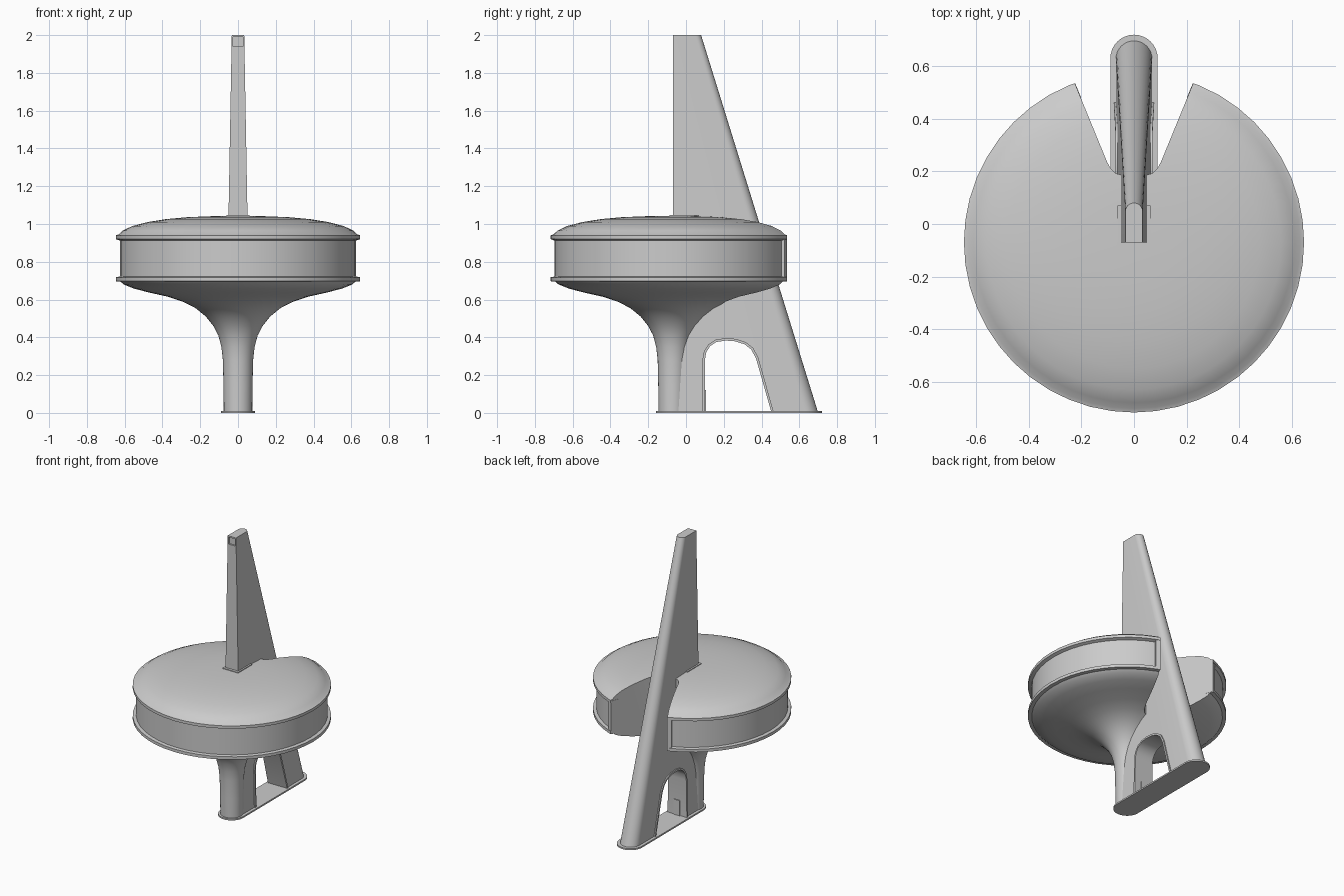
import bpy, bmesh
from math import sin, cos, pi
from mathutils import Vector

if "Cube" in bpy.data.objects:
    bpy.data.objects.remove(bpy.data.objects["Cube"])


def loft(name, rings, caps=True, smooth=True):
    """Skin equal-sized closed rings and optionally cap both ends."""
    bm = bmesh.new()
    vs = [[bm.verts.new(p) for p in r] for r in rings]
    n = len(rings[0])
    for a, b in zip(vs, vs[1:]):
        for i in range(n):
            j = (i + 1) % n
            bm.faces.new((a[i], a[j], b[j], b[i]))
    if caps:
        bm.faces.new(vs[0][::-1])
        bm.faces.new(vs[-1])
    bmesh.ops.recalc_face_normals(bm, faces=bm.faces[:])
    me = bpy.data.meshes.new(name)
    bm.to_mesh(me)
    bm.free()
    ob = bpy.data.objects.new(name, me)
    bpy.context.collection.objects.link(ob)
    if smooth:
        shade(ob)
    return ob


def activate(ob):
    bpy.ops.object.select_all(action='DESELECT')
    ob.select_set(True)
    bpy.context.view_layer.objects.active = ob


def shade(ob):
    activate(ob)
    bpy.ops.object.shade_smooth_by_angle(angle=0.45)


def prism(name, pts, z0, z1):
    return loft(name, [[(x, y, z) for x, y in pts] for z in (z0, z1)])


def box(name, x, y0, y1, z0, z1):
    return prism(name, [(-x, y0), (x, y0), (x, y1), (-x, y1)], z0, z1)


def cut(ob, cutter):
    cutter.hide_render = True
    m = ob.modifiers.new("cut", 'BOOLEAN')
    m.operation, m.solver, m.object = 'DIFFERENCE', 'EXACT', cutter
    activate(ob)
    bpy.ops.object.modifier_move_to_index(modifier="cut", index=0)
    bpy.ops.object.modifier_apply(modifier="cut")
    bpy.data.objects.remove(cutter)
    shade(ob)


# Flared stem and round cabin, revolved about y = -0.07
CY, SEG = -0.07, 48
profile = [(.075, 0), (.077, .15), (.08, .28), (.088, .35), (.104, .41), (.13, .46),
           (.17, .51), (.225, .555), (.29, .588), (.37, .615), (.47, .637), (.55, .658),
           (.605, .68), (.622, .695), (.647, .697), (.647, .718), (.625, .722),
           (.625, .912), (.647, .92), (.647, .94), (.632, .945), (.61, .965),
           (.56, .989), (.48, 1.01), (.38, 1.026), (.27, 1.036), (.15, 1.041), (.02, 1.042)]
cabin = loft("cabin_and_stem", [[(r * cos(2 * pi * i / SEG), CY + r * sin(2 * pi * i / SEG), z)
                                 for i in range(SEG)] for r, z in profile])

# V-shaped notch at the back of the cabin
half = [(.05, .187), (.07, .193), (.088, .21), (.102, .235), (.352, .845)]
cut(cabin, prism("notch_cutter", half + [(-x, y) for x, y in half[::-1]], .3, 1.3))

# Window end posts along the notch
d, n = Vector((.379, .925)), Vector((.925, -.379))
p = Vector((.223, .534))
post = [p, p + n * .03, p + n * .03 - d * .06, p - d * .06]
for side, label in ((1, "right"), (-1, "left")):
    prism(label + "_window_post", [(side * v.x, v.y) for v in post], .70, .935)


# Tapering fin: flat front, round sloping back
def fin_half(z):
    return .069 - .018 * z


def fin_ring(z):
    w = fin_half(z)
    yc = .70 - .31 * z - w
    back = [(w * cos(pi * i / 16), yc + w * sin(pi * i / 16), z) for i in range(17)]
    return [(-w, CY, z), (w, CY, z)] + back


fin = loft("fin", [fin_ring(0), fin_ring(2)])

# Arched opening through the fin leg
arch = [Vector(v) for v in ((.10, 0), (.10, .28), (.107, .32), (.127, .353), (.16, .375),
                            (.21, .383), (.26, .379), (.31, .363), (.345, .336),
                            (.37, .29), (.453, 0))]
low = [(v.x, v.y if v.y else -.1) for v in arch]
low[-1] = (.482, -.1)
cut(fin, loft("arch_cutter", [[(x, y, z) for y, z in low] for x in (-.2, .2)]))

# Raised trim around the arch
outer = []
for i, v in enumerate(arch):
    t = (arch[min(i + 1, len(arch) - 1)] - arch[max(i - 1, 0)]).normalized()
    o = v + Vector((-t.y, t.x)) * .013
    outer.append(Vector((o.x, max(o.y, 0) if v.y else 0)))
strip = arch + outer[::-1]
loft("arch_trim", [[(s * (fin_half(v.y) + .008), v.x, v.y) for v in strip] for s in (-1, 1)])

# Recessed panel at the fin top
cut(fin, box("panel_cutter", .026, -.1, CY + .012, 1.94, 1.99))

# Collar where the fin leaves the roof
box("fin_collar", .062, -.088, .07, 1.03, 1.047)

# Door inside the arch
box("door", .024, .09, .106, .01, .12)

# Rounded base plate
R = .09
base = [(R * cos(pi * i / 16), .63 + R * sin(pi * i / 16)) for i in range(17)]
base += [(-R * cos(pi * i / 16), -.07 - R * sin(pi * i / 16)) for i in range(17)]
prism("base_plate", base, 0, .011)
